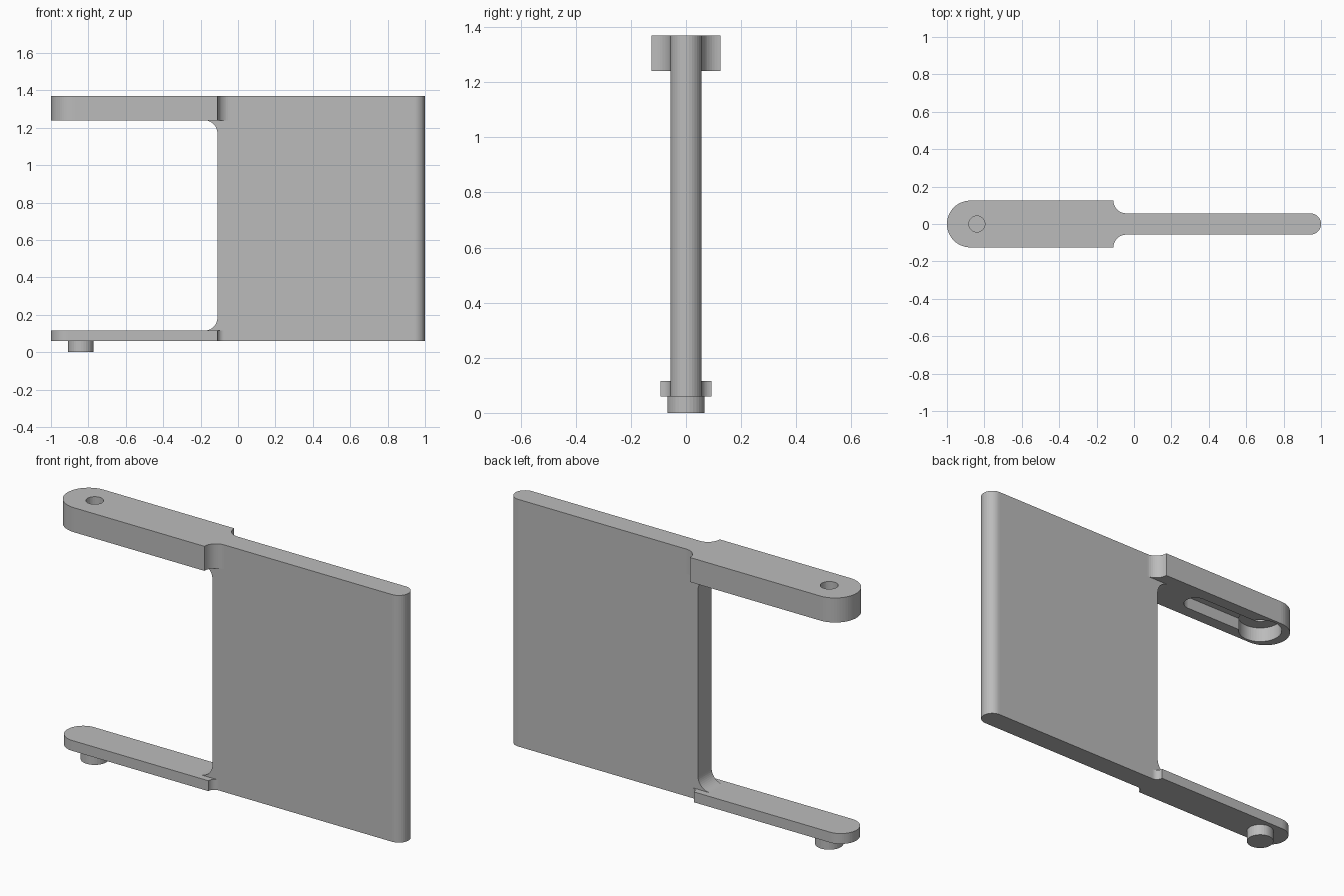
import bpy
import bmesh
from math import pi, cos, sin
from mathutils import Vector

cube = bpy.data.objects.get("Cube")
if cube:
    bpy.data.objects.remove(cube, do_unlink=True)

# Main dimensions
BASE, TOP = 0.06, 1.37
LOWER_TOP, UPPER_BOTTOM = 0.115, 1.24
HALF_PANEL = 0.057
THROAT = -0.11
PIVOT = -0.84

grey = bpy.data.materials.new("plain grey")
grey.use_nodes = True
grey.diffuse_color = (0.5, 0.5, 0.5, 1)
grey.node_tree.nodes["Principled BSDF"].inputs["Base Color"].default_value = (0.5, 0.5, 0.5, 1)


def arc(cx, cy, r, start, end, steps=16):
    """Points on an arc, angles in half turns."""
    angles = [pi * (start + (end - start) * i / steps) for i in range(steps + 1)]
    return [(cx + r * cos(a), cy + r * sin(a)) for a in angles]


def prism(name, outline, low, high, upright=False):
    """Extrude an outline along z, or along y when upright."""
    bm = bmesh.new()
    place = (lambda p: (p[0], low, p[1])) if upright else (lambda p: (p[0], p[1], low))
    face = bm.faces.new([bm.verts.new(place(p)) for p in outline])
    shift = Vector((0, high - low, 0)) if upright else Vector((0, 0, high - low))
    new = bmesh.ops.extrude_face_region(bm, geom=[face])["geom"]
    bmesh.ops.translate(bm, vec=shift, verts=[g for g in new if isinstance(g, bmesh.types.BMVert)])
    bmesh.ops.remove_doubles(bm, verts=bm.verts, dist=1e-5)
    bmesh.ops.recalc_face_normals(bm, faces=bm.faces)
    mesh = bpy.data.meshes.new(name)
    bm.to_mesh(mesh)
    bm.free()
    mesh.materials.append(grey)
    obj = bpy.data.objects.new(name, mesh)
    bpy.context.collection.objects.link(obj)
    return obj


def combine(target, tool, operation):
    """Apply a boolean and discard the tool."""
    mod = target.modifiers.new(operation.lower(), 'BOOLEAN')
    mod.operation, mod.object, mod.solver = operation, tool, 'EXACT'
    with bpy.context.temp_override(object=target, active_object=target, selected_objects=[target]):
        bpy.ops.object.modifier_apply(modifier=mod.name)
    bpy.data.objects.remove(tool, do_unlink=True)


def arm(name, half, flare, low, high):
    """Round-ended arm that narrows to the panel through concave fillets."""
    side = arc(THROAT + flare, half, flare, 1, 1.5, 10)
    side = [(x, max(y, HALF_PANEL)) for x, y in side] + [(0.0, HALF_PANEL)]
    mirrored = [(x, -y) for x, y in reversed(side)]
    return prism(name, arc(half - 1, 0, half, 1.5, 0.5, 28) + side + mirrored, low, high)


# Flat panel with a rounded outer edge
panel_outline = arc(1 - HALF_PANEL, 0, HALF_PANEL, -0.5, 0.5)
panel_outline += [(-0.02, HALF_PANEL), (-0.02, -HALF_PANEL)]
frame = prism("panel_and_arms", panel_outline, BASE, TOP)

# Inner edge of the panel, with fillets into both arms
r = 0.07
web_outline = [(0.1, LOWER_TOP - 0.03), (THROAT - r, LOWER_TOP - 0.03)]
web_outline += arc(THROAT - r, LOWER_TOP + r, r, -0.5, 0, 12)
web_outline += arc(THROAT - r, UPPER_BOTTOM - r, r, 0, 0.5, 12)
web_outline += [(THROAT - r, UPPER_BOTTOM + 0.03), (0.1, UPPER_BOTTOM + 0.03)]
combine(frame, prism("web", web_outline, -HALF_PANEL, HALF_PANEL, True), 'UNION')

# Arms
combine(frame, arm("upper_arm", 0.125, 0.068, UPPER_BOTTOM, TOP), 'UNION')
combine(frame, arm("lower_arm", 0.092, 0.035, BASE, LOWER_TOP), 'UNION')

# Pocket, sliding slot and through hole in the upper arm
under = UPPER_BOTTOM - 0.05
slot = arc(PIVOT, 0, 0.06, 0.5, 1.5) + arc(-0.41, 0, 0.06, -0.5, 0.5)
cutters = [
    prism("slot_cutter", slot, under, UPPER_BOTTOM + 0.065),
    prism("pocket_cutter", arc(PIVOT, 0, 0.11, 0, 2, 48)[:-1], under, UPPER_BOTTOM + 0.08),
    prism("hole_cutter", arc(PIVOT, 0, 0.043, 0, 2, 32)[:-1], under, TOP + 0.05),
]
for cutter in cutters:
    cutter.hide_render = True
    combine(frame, cutter, 'DIFFERENCE')

# Pivot pin below the lower arm
prism("pivot_pin", arc(PIVOT, 0, 0.068, 0, 2, 32)[:-1], 0, BASE)
